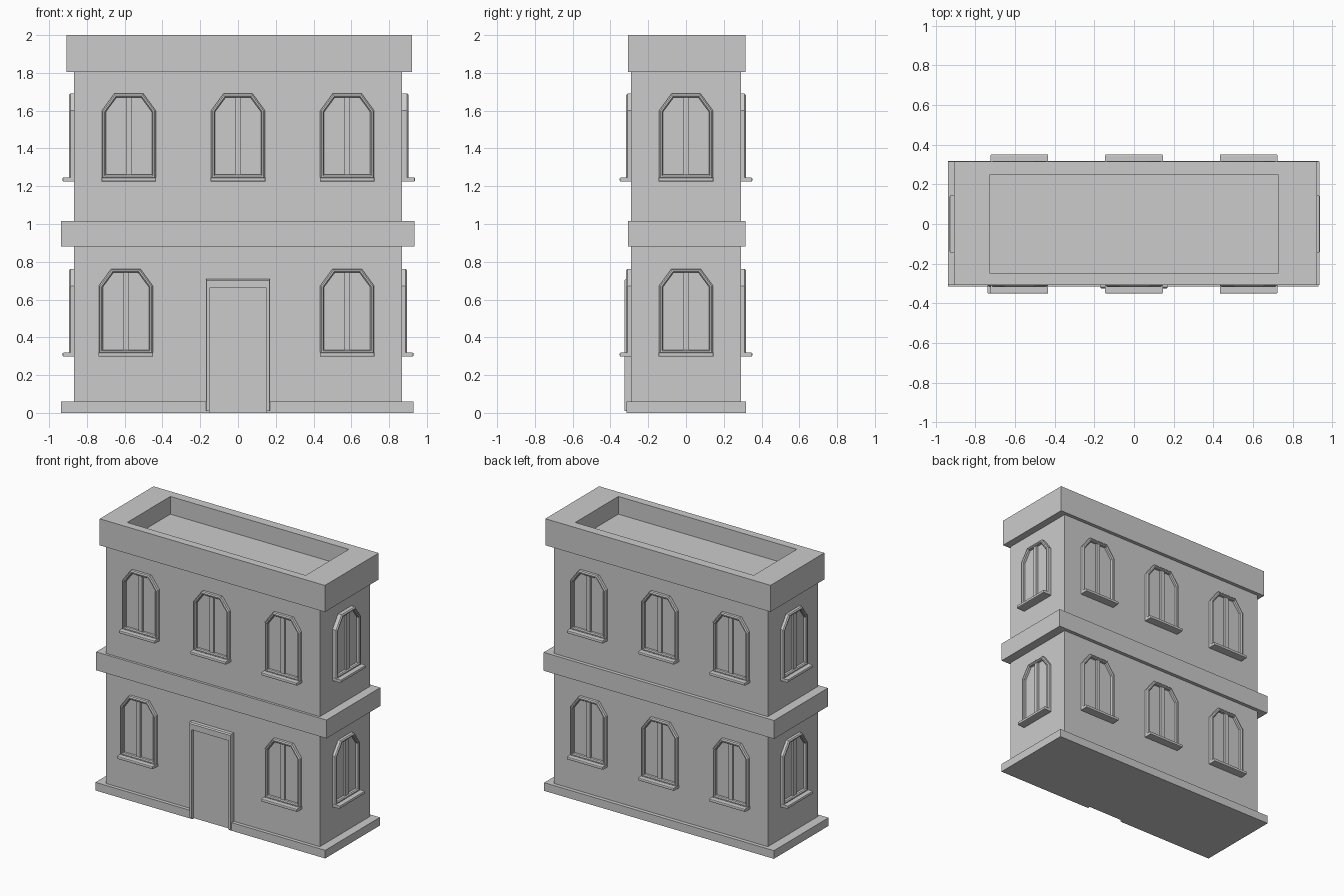
import bpy, bmesh
from math import pi
from mathutils import Matrix

if "Cube" in bpy.data.objects:
    bpy.data.objects.remove(bpy.data.objects["Cube"])


def make_mesh(name, bm):
    bmesh.ops.recalc_face_normals(bm, faces=bm.faces)
    me = bpy.data.meshes.new(name)
    bm.to_mesh(me)
    bm.free()
    return me


def add_object(name, me, matrix=Matrix()):
    ob = bpy.data.objects.new(name, me)
    bpy.context.collection.objects.link(ob)
    ob.matrix_world = matrix
    return ob


def box_bm(x0, x1, y0, y1, z0, z1):
    bm = bmesh.new()
    m = Matrix.Translation(((x0 + x1) / 2, (y0 + y1) / 2, (z0 + z1) / 2))
    m = m @ Matrix.Diagonal((x1 - x0, y1 - y0, z1 - z0, 1))
    bmesh.ops.create_cube(bm, size=1, matrix=m)
    return bm


def box(name, *dims):
    return add_object(name, make_mesh(name, box_bm(*dims)))


def loft(name, loops, closed_ring=False):
    """Bridge successive closed outlines with quads."""
    bm = bmesh.new()
    rings = [[bm.verts.new(p) for p in loop] for loop in loops]
    n = len(rings[0])
    for a, b in zip(rings, rings[1:] + (rings[:1] if closed_ring else [])):
        for i in range(n):
            j = (i + 1) % n
            bm.faces.new((a[i], a[j], b[j], b[i]))
    return make_mesh(name, bm)


# Main walls and string course
box("walls", -0.868, 0.868, -0.29, 0.29, 0.01, 1.85)
box("middle_band", -0.937, 0.935, -0.308, 0.316, 0.88, 1.015)

# Plinth, interrupted at the doorway
box("plinth", -0.937, 0.93, -0.297, 0.318, 0.0, 0.06)
box("plinth_front_left", -0.937, -0.15, -0.316, -0.297, 0.0, 0.06)
box("plinth_front_right", 0.15, 0.93, -0.316, -0.297, 0.0, 0.06)

# Roof parapet with sunken roof
bm = box_bm(-0.908, 0.922, -0.308, 0.316, 1.805, 2.0)
top = max(bm.faces, key=lambda f: f.calc_center_median().z)
bmesh.ops.inset_region(bm, faces=[top], thickness=0.06)
for v in top.verts:
    v.co.x = 0.725 if v.co.x > 0 else -0.725
    v.co.y = 0.25 if v.co.y > 0 else -0.25
floor = bmesh.ops.extrude_discrete_faces(bm, faces=[top])["faces"][0]
for v in floor.verts:
    v.co.z -= 0.13
add_object("roof_parapet", make_mesh("roof_parapet", bm))

# Door panel and moulded surround
box("door", -0.155, 0.155, -0.302, -0.285, 0.01, 0.67)


def door_outline(o, y):
    x, z = 0.17 - o * 0.4, 0.71 - o
    return [(-x, y, 0.01), (-x, y, z), (x, y, z), (x, y, 0.01)]


bm = bmesh.new()
rings = [[bm.verts.new(p) for p in door_outline(o, y)] for o, y in
         ((0, -0.28), (0, -0.318), (0.008, -0.325), (0.05, -0.325), (0.05, -0.28))]
for a, b in zip(rings, rings[1:] + rings[:1]):
    for i in range(3):
        bm.faces.new((a[i], a[i + 1], b[i + 1], b[i]))
for i in (0, 3):
    bm.faces.new([r[i] for r in rings])
add_object("door_frame", make_mesh("door_frame", bm))


# Window parts, drawn on a wall plane y=0 facing -y, sill bottom at z=0
def outline(o, y):
    w, s, t = 0.143 - o, 0.375 - 0.323 * o, 0.077 - 0.512 * o
    return [(-w, y, 0.015 + o), (w, y, 0.015 + o), (w, y, s),
            (t, y, 0.465 - o), (-t, y, 0.465 - o), (-w, y, s)]


frame = loft("window_frame", [outline(*p) for p in (
    (0, 0.01), (0, -0.02), (0.007, -0.027), (0.015, -0.027),
    (0.021, -0.020), (0.021, 0.01))], closed_ring=True)
bm = bmesh.new()
bm.faces.new([bm.verts.new(p) for p in outline(0.015, -0.003)])
pane = make_mesh("window_pane", bm)
mullion = make_mesh("window_mullion", box_bm(-0.015, 0.015, -0.018, 0.01, 0.03, 0.45))
bm = box_bm(-0.145, 0.145, -0.061, 0.01, 0.0, 0.021)
front = [e for e in bm.edges if all(v.co.y < -0.05 for v in e.verts)]
bmesh.ops.bevel(bm, geom=front, offset=0.006, segments=2, profile=0.5, affect='EDGES')
sill = make_mesh("window_sill", bm)


def window(x, y, z, angle):
    m = Matrix.Translation((x, y, z)) @ Matrix.Rotation(angle, 4, 'Z')
    for me in (frame, pane, mullion, sill):
        add_object(me.name, me, m)


# Windows on every wall, both storeys
for z in (0.298, 1.225):
    for x in (-0.578, 0, 0.578):
        window(x, 0.29, z, pi)
        if z > 1:
            window(x, -0.29, z, 0)
    window(-0.868, 0, z, -pi / 2)
    window(0.876 if z > 1 else 0.868, 0, z, pi / 2)
window(-0.594, -0.29, 0.298, 0)
window(0.578, -0.29, 0.298, 0)
